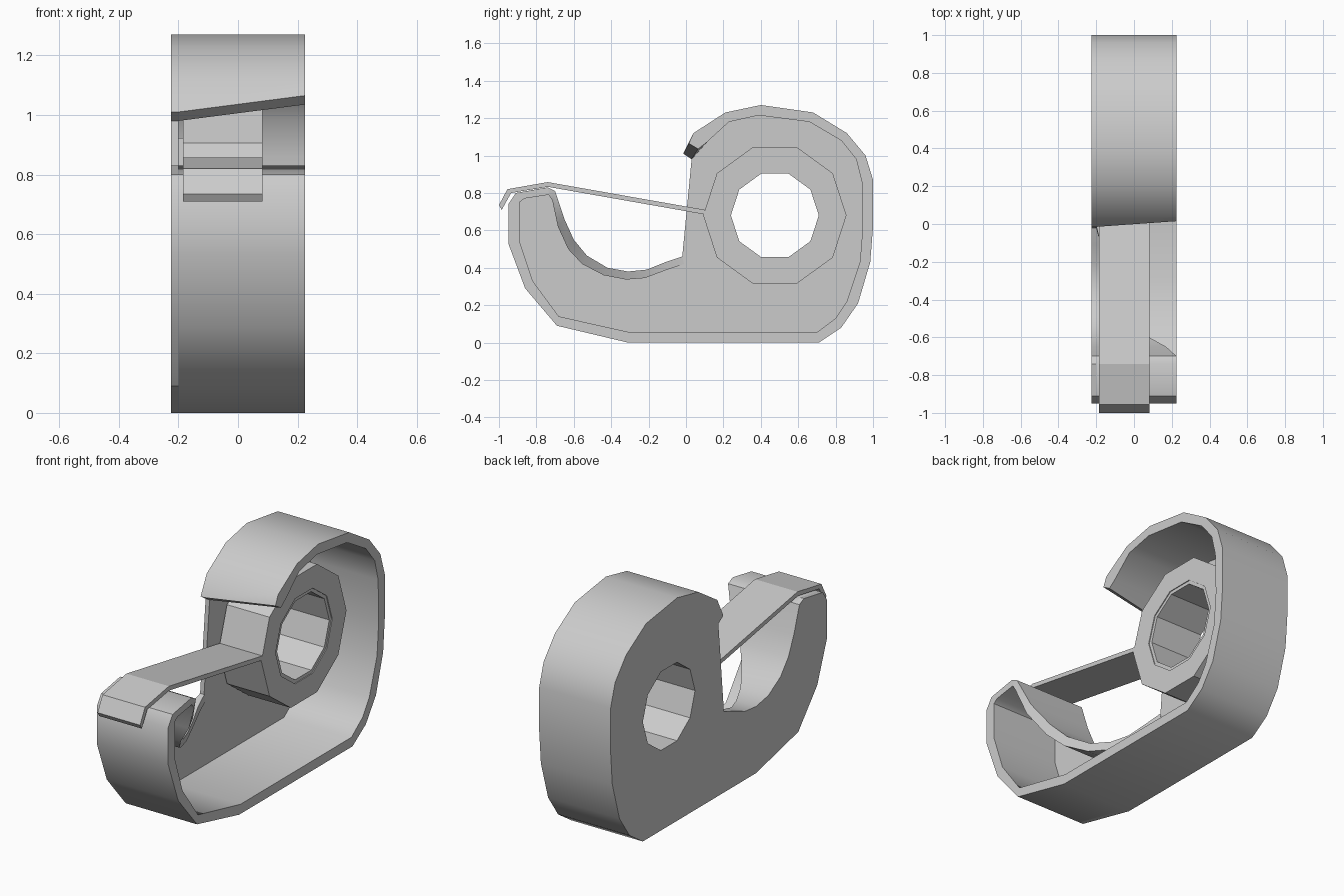
import bpy, bmesh
from math import sin, cos, pi, radians
from mathutils import Vector

if "Cube" in bpy.data.objects:
    bpy.data.objects.remove(bpy.data.objects["Cube"])

HALF = 0.225          # half width of the body
PLATE_X = -0.2        # inner face of the side plate
HUB = (0.475, 0.68)   # roll centre (y, z)


def finish(name, bm, smooth=None):
    bmesh.ops.recalc_face_normals(bm, faces=bm.faces[:])
    mesh = bpy.data.meshes.new(name)
    bm.to_mesh(mesh)
    bm.free()
    ob = bpy.data.objects.new(name, mesh)
    bpy.context.collection.objects.link(ob)
    if smooth:
        bpy.ops.object.select_all(action='DESELECT')
        ob.select_set(True)
        bpy.context.view_layer.objects.active = ob
        bpy.ops.object.shade_smooth_by_angle(angle=radians(smooth))
    return ob


def ring(radius, n=10):
    return [(HUB[0] + radius * cos(2 * pi * i / n), HUB[1] + radius * sin(2 * pi * i / n))
            for i in range(n)]


def band(name, sections, closed=False, smooth=None):
    """Skin a list of four-cornered cross-sections."""
    bm = bmesh.new()
    rows = [[bm.verts.new(p) for p in s] for s in sections]
    pairs = list(zip(rows, rows[1:]))
    if closed:
        pairs.append((rows[-1], rows[0]))
    for a, b in pairs:
        for i in range(4):
            j = (i + 1) % 4
            bm.faces.new((a[i], a[j], b[j], b[i]))
    if not closed:
        bm.faces.new(rows[0])
        bm.faces.new(rows[-1])
    return finish(name, bm, smooth)


def section(outer, inner, x0, x1):
    return [(x0, *outer), (x1, *outer), (x1, *inner), (x0, *inner)]


def tube(name, r_out, r_in, x0, x1):
    return band(name, [section(o, i, x0, x1) for o, i in zip(ring(r_out), ring(r_in))], True)


# Wall profile: (outer y, z, inner y, z), from behind the top lip round to the hook
shell = [
    (0.04, 1.12, 0.11, 1.07), (0.21, 1.23, 0.23, 1.18), (0.40, 1.27, 0.39, 1.215),
    (0.68, 1.23, 0.66, 1.18), (0.86, 1.12, 0.83, 1.08), (0.96, 1.00, 0.91, 0.98),
    (1.00, 0.87, 0.94, 0.86), (1.00, 0.62, 0.945, 0.62), (0.985, 0.43, 0.93, 0.43),
    (0.92, 0.21, 0.86, 0.22), (0.83, 0.08, 0.80, 0.13), (0.71, 0.0, 0.70, 0.055),
    (-0.31, 0.0, -0.30, 0.055), (-0.69, 0.09, -0.68, 0.14), (-0.86, 0.29, -0.82, 0.33),
    (-0.95, 0.53, -0.89, 0.54), (-0.95, 0.74, -0.89, 0.75), (-0.91, 0.80, -0.865, 0.77),
    (-0.74, 0.83, -0.735, 0.79), (-0.70, 0.81, -0.715, 0.76)]
# Concave flange that narrows toward the plate: profile plus its right edge x
flange = [
    (-0.65, 0.66, -0.685, 0.62, 0.17), (-0.60, 0.55, -0.63, 0.50, 0.08),
    (-0.53, 0.465, -0.555, 0.42, 0.02), (-0.42, 0.40, -0.44, 0.36, -0.05),
    (-0.31, 0.38, -0.32, 0.337, -0.10), (-0.21, 0.39, -0.22, 0.345, -0.14),
    (-0.11, 0.43, -0.10, 0.39, -0.175), (-0.02, 0.46, -0.01, 0.42, -0.198)]

# Wall, starting with the slanted lip
lip_out, lip_in = (-0.015, 1.01), (0.03, 0.98)
wall = [[(PLATE_X, *lip_out), (HALF, 0.015, 1.065), (HALF, 0.065, 1.035), (PLATE_X, *lip_in)]]
wall += [section(p[:2], p[2:], PLATE_X, HALF) for p in shell]
wall += [section(p[:2], p[2:4], PLATE_X, p[4]) for p in flange]
band("outer_wall", wall, smooth=42)

# Side plate with the hub hole
bm = bmesh.new()
outline = [lip_in, lip_out] + [p[:2] for p in shell + flange]
edges = []
for loop in (outline, ring(0.235)):
    vs = [bm.verts.new((-HALF, *p)) for p in loop]
    edges += [bm.edges.new((a, b)) for a, b in zip(vs, vs[1:] + vs[:1])]
bmesh.ops.triangle_fill(bm, edges=edges, use_beauty=True, normal=Vector((1, 0, 0)))
ext = bmesh.ops.extrude_face_region(bm, geom=bm.faces[:])
bmesh.ops.translate(bm, vec=(PLATE_X + HALF, 0, 0),
                    verts=[v for v in ext['geom'] if isinstance(v, bmesh.types.BMVert)])
finish("side_plate", bm, smooth=35)

# Hub and tape roll
tube("hub", 0.255, 0.235, PLATE_X, 0.078)
tube("tape_roll", 0.383, 0.255, -0.185, 0.083)

# Loose strip of tape over the hook
strip = [(0.10, 0.71, 0.10, 0.685), (-0.74, 0.858, -0.74, 0.833),
         (-0.955, 0.82, -0.935, 0.80), (-1.0, 0.735, -0.985, 0.71)]
band("tape_strip", [section(p[:2], p[2:], -0.185, 0.083) for p in strip])
